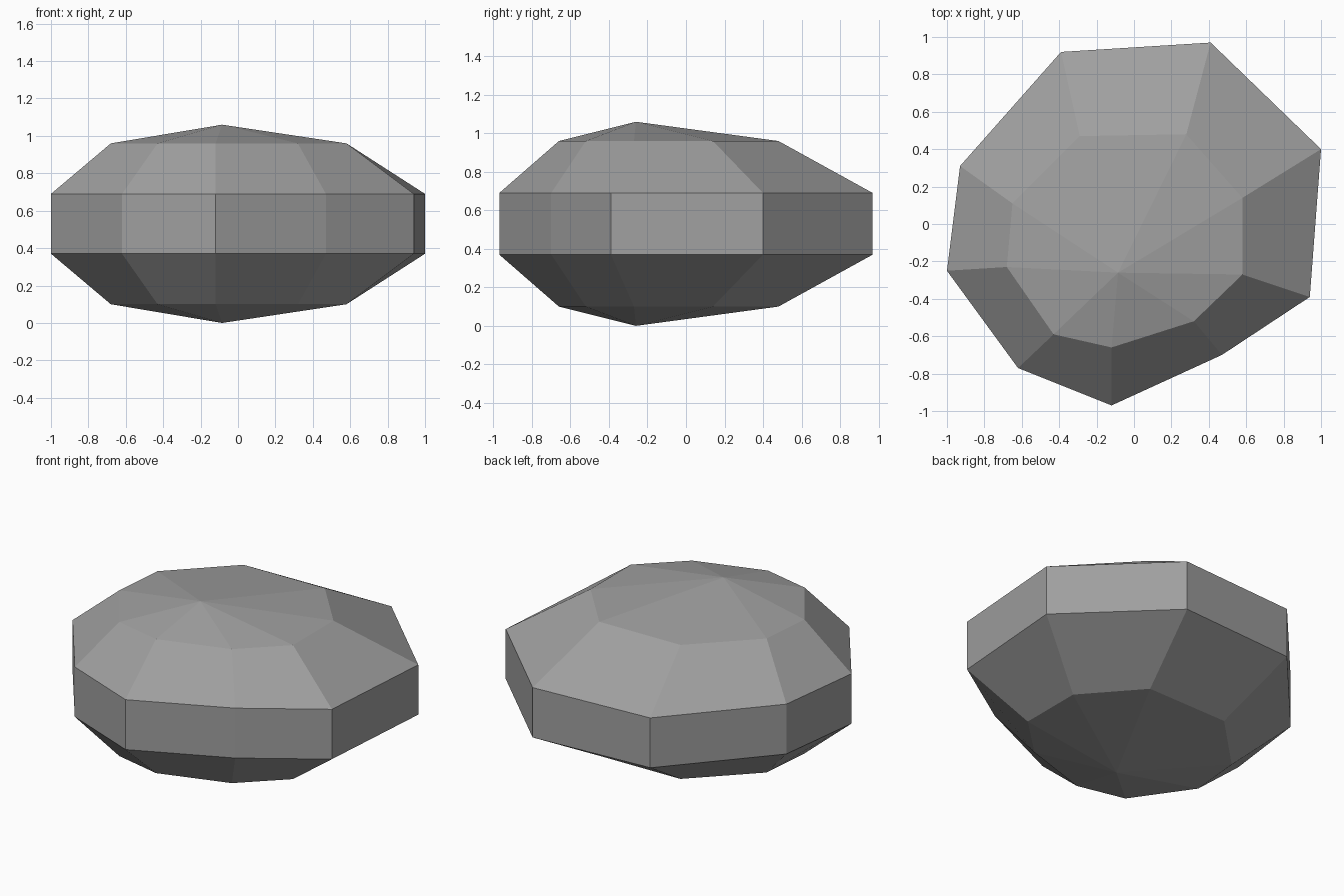
import bpy, bmesh

if "Cube" in bpy.data.objects:
    bpy.data.objects.remove(bpy.data.objects["Cube"])

# Plan outline of the widest band and of the smaller shoulder ring
OUTER = [(0.41, 0.97), (-0.39, 0.92), (-0.93, 0.31), (-1.0, -0.25), (-0.62, -0.77),
         (-0.12, -0.97), (0.47, -0.70), (0.94, -0.39), (1.0, 0.40)]
INNER = [(0.28, 0.48), (-0.29, 0.47), (-0.65, 0.11), (-0.68, -0.23), (-0.43, -0.59),
         (-0.12, -0.66), (0.32, -0.52), (0.58, -0.27), (0.58, 0.14)]
APEX = (-0.085, -0.26)
HEIGHT = 1.06

stone_grey = bpy.data.materials.new("stone_grey")
stone_grey.diffuse_color = (0.35, 0.35, 0.35, 1)
stone_grey.use_nodes = True
stone_grey.node_tree.nodes["Principled BSDF"].inputs["Base Color"].default_value = stone_grey.diffuse_color

bm = bmesh.new()


def ring(outline, z):
    return [bm.verts.new((x, y, z)) for x, y in outline]


# Rings from bottom to top, mirrored about mid height
rings = [ring(INNER, 0.10), ring(OUTER, 0.37),
         ring(OUTER, HEIGHT - 0.37), ring(INNER, HEIGHT - 0.10)]
n = len(OUTER)
for low, high in zip(rings, rings[1:]):
    for i in range(n):
        j = (i + 1) % n
        bm.faces.new((low[i], low[j], high[j], high[i]))

# Shallow off-centre points on the bottom and top
for edge, z in ((rings[0], 0), (rings[-1], HEIGHT)):
    tip = bm.verts.new((*APEX, z))
    for i in range(n):
        bm.faces.new((edge[i], edge[(i + 1) % n], tip))

bmesh.ops.recalc_face_normals(bm, faces=bm.faces)
mesh = bpy.data.meshes.new("rock")
bm.to_mesh(mesh)
bm.free()
mesh.materials.append(stone_grey)
rock = bpy.data.objects.new("rock", mesh)
bpy.context.collection.objects.link(rock)
